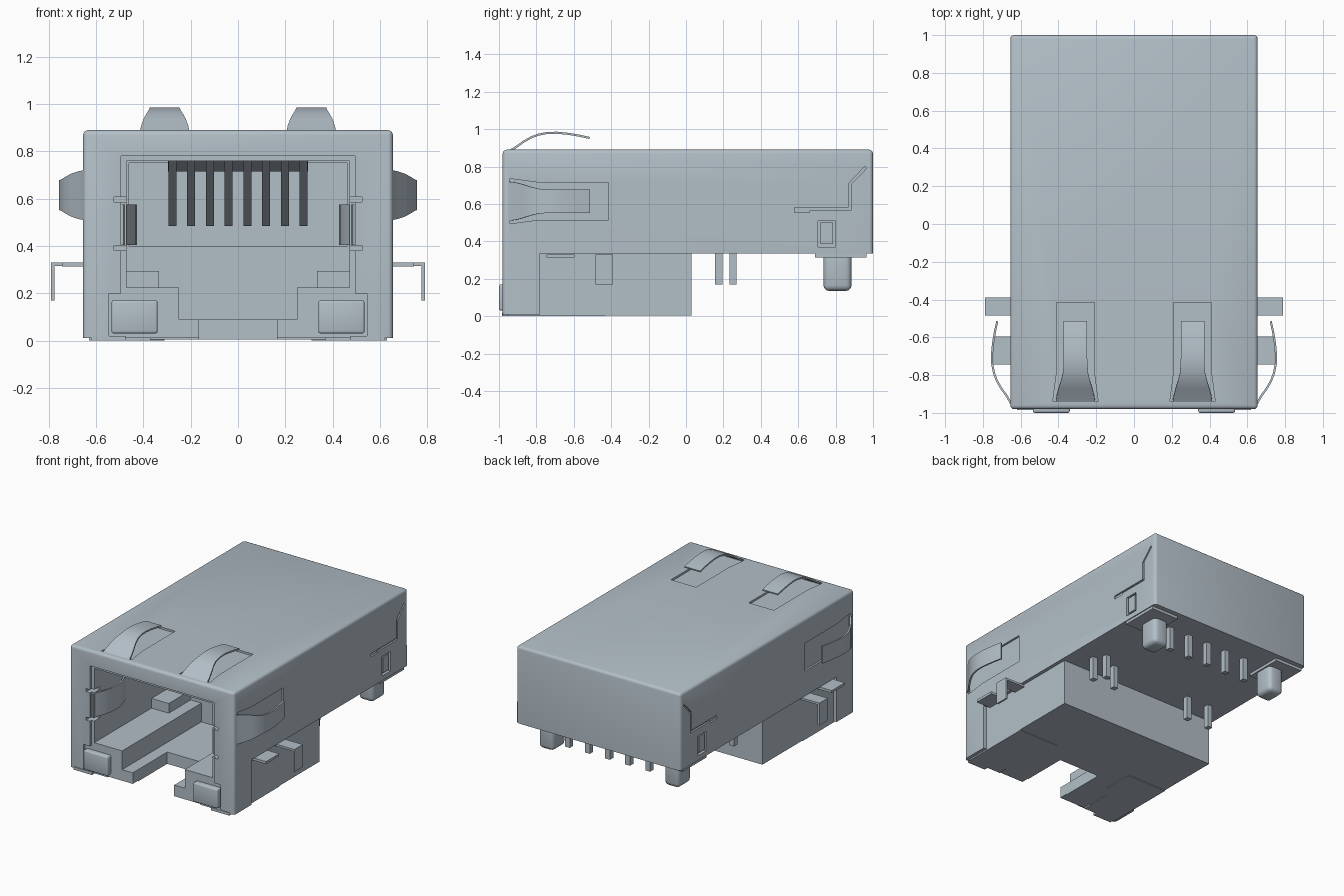
import bpy, bmesh, math
from mathutils import Vector

cube = bpy.data.objects.get("Cube")
if cube:
    bpy.data.objects.remove(cube, do_unlink=True)

metal = bpy.data.materials.new("blue_grey")
metal.use_nodes = True
COLOUR = (0.45, 0.52, 0.575, 1)
metal.diffuse_color = COLOUR
metal.node_tree.nodes["Principled BSDF"].inputs["Base Color"].default_value = COLOUR


def finish(name, bm):
    bmesh.ops.recalc_face_normals(bm, faces=bm.faces)
    me = bpy.data.meshes.new(name)
    bm.to_mesh(me)
    bm.free()
    me.materials.append(metal)
    ob = bpy.data.objects.new(name, me)
    bpy.context.collection.objects.link(ob)
    return ob


def prism(name, pts, axis, a, b, bevel=0, pick=None):
    """Extrude a 2D outline along an axis from a to b, optionally rounding edges."""
    place = {"x": lambda p, t: (t, p[0], p[1]),
             "y": lambda p, t: (p[0], t, p[1]),
             "z": lambda p, t: (p[0], p[1], t)}[axis]
    bm = bmesh.new()
    lo = [bm.verts.new(place(p, a)) for p in pts]
    hi = [bm.verts.new(place(p, b)) for p in pts]
    bm.faces.new(lo)
    bm.faces.new(hi)
    n = len(pts)
    for i in range(n):
        bm.faces.new((lo[i], lo[(i + 1) % n], hi[(i + 1) % n], hi[i]))
    if bevel:
        edges = [e for e in bm.edges if pick is None or pick(e)]
        bmesh.ops.bevel(bm, geom=edges, offset=bevel, segments=3, profile=0.5,
                        affect='EDGES', clamp_overlap=True)
    return finish(name, bm)


def box(name, x0, x1, y0, y1, z0, z1, bevel=0):
    return prism(name, [(x0, y0), (x1, y0), (x1, y1), (x0, y1)], "z", z0, z1, bevel)


def smooth(ob):
    bpy.ops.object.select_all(action='DESELECT')
    ob.select_set(True)
    bpy.context.view_layer.objects.active = ob
    bpy.ops.object.shade_smooth_by_angle(angle=math.radians(35))


def combine(target, tool, op='DIFFERENCE'):
    tool.hide_render = True
    m = target.modifiers.new("bool", 'BOOLEAN')
    m.operation, m.solver, m.object = op, 'EXACT', tool
    bpy.ops.object.select_all(action='DESELECT')
    target.select_set(True)
    bpy.context.view_layer.objects.active = target
    bpy.ops.object.modifier_apply(modifier=m.name)
    bpy.data.objects.remove(tool, do_unlink=True)


def mirrored(half):
    return half + [(-x, z) for x, z in reversed(half)]


def strip(name, path, place, t=0.011):
    """Bent sheet strip; path rows are (along, outward, half width)."""
    bm = bmesh.new()
    rings = []
    for i, (u, v, w) in enumerate(path):
        p, q = path[max(i - 1, 0)], path[min(i + 1, len(path) - 1)]
        d = Vector((q[0] - p[0], q[1] - p[1])).normalized() * t / 2
        rings.append([bm.verts.new(place(u - s * d.y, v + s * d.x, k * w))
                      for s, k in ((-1, -1), (-1, 1), (1, 1), (1, -1))])
    for a, b in zip(rings, rings[1:]):
        for j in range(4):
            bm.faces.new((a[j], a[(j + 1) % 4], b[(j + 1) % 4], b[j]))
    bm.faces.new(rings[0])
    bm.faces.new(rings[-1])
    ob = finish(name, bm)
    smooth(ob)
    return ob


# Metal shell with rounded top and corner edges
def rounded(e):
    a, b = (v.co for v in e.verts)
    top = a.z > 0.88 and b.z > 0.88
    corner = abs(a.z - b.z) > 0.2 and (a.y < -0.9 or a.y > 0.9)
    return top or corner


shell = prism("jack_body", [(-0.98, 0.01), (-0.78, 0.01), (-0.78, 0.335), (1, 0.335),
                            (1, 0.89), (-0.98, 0.89)], "x", -0.655, 0.655, 0.02, rounded)

# Lower housing block
combine(shell, box("housing", -0.63, 0.63, -0.9, 0.03, 0.005, 0.4), 'UNION')

# Front frame recess, plug cavity and floor notch
frame = mirrored([(0.495, 0.78), (0.495, 0.2), (0.545, 0.2), (0.545, -0.05)])
combine(shell, prism("cut", frame, "y", -1.1, -0.962))
cavity = mirrored([(0.472, 0.76), (0.472, 0.225), (0.25, 0.225), (0.25, 0.09)])
combine(shell, prism("cut", cavity, "y", -1.1, -0.06))
combine(shell, box("cut", -0.46, 0.46, -0.2, 0.0, 0.4, 0.75))
combine(shell, box("cut", -0.165, 0.165, -1.1, -0.57, -0.05, 0.12))

# Spring windows: neck flares towards the front
WINDOW = [(-0.94, 0.12), (-0.79, 0.1), (-0.415, 0.1)]
SPRING = [(-0.95, 0.880, 0.105), (-0.91, 0.903, 0.10), (-0.87, 0.932, 0.09),
          (-0.83, 0.955, 0.077), (-0.79, 0.970, 0.067), (-0.74, 0.980, 0.063),
          (-0.69, 0.981, 0.062), (-0.63, 0.975, 0.062), (-0.57, 0.965, 0.062),
          (-0.515, 0.953, 0.062)]
INNER = [(-0.97, 0.49, 0.085), (-0.93, 0.472, 0.085), (-0.88, 0.452, 0.085),
         (-0.82, 0.437, 0.085), (-0.76, 0.433, 0.085), (-0.7, 0.442, 0.085),
         (-0.64, 0.462, 0.085), (-0.6, 0.478, 0.085)]

for side, s in (("left", 1), ("right", -1)):
    # Roof and side windows
    roof = [(s * 0.31 + w, y) for y, w in WINDOW] + [(s * 0.31 - w, y) for y, w in WINDOW[::-1]]
    combine(shell, prism("cut", roof, "z", 0.876, 0.95))
    wall = [(y, 0.615 + w) for y, w in WINDOW] + [(y, 0.615 - w) for y, w in WINDOW[::-1]]
    combine(shell, prism("cut", wall, "x", s * 0.641, s * 0.75))
    # Rear latch slit and small latch window
    slit = [(0.58, 0.555), (0.66, 0.555), (0.66, 0.566), (0.882, 0.566), (0.882, 0.705),
            (0.965, 0.79), (0.955, 0.8), (0.87, 0.71), (0.87, 0.58), (0.58, 0.58)]
    combine(shell, prism("cut", slit, "x", s * 0.643, s * 0.75))
    x0, x1 = sorted((s * 0.635, s * 0.75))
    combine(shell, box("cut", x0, x1, 0.705, 0.8, 0.37, 0.51))
    # Slits above and below the inner contact spring
    x0, x1 = sorted((s * 0.46, s * 0.525))
    for z in (0.38, 0.585):
        combine(shell, box("cut", x0, x1, -1.1, -0.9, z, z + 0.022))

    # Grounding springs
    strip(side + "_top_spring", SPRING, lambda u, v, w: (s * 0.31 + w, u, v))
    strip(side + "_side_spring", SPRING, lambda u, v, w: (s * (v - 0.229), u, 0.615 + w))
    strip(side + "_inner_spring", INNER, lambda u, v, w: (s * v, u, 0.49 + w))

    def sbox(name, x0, x1, *rest):
        a, b = sorted((s * x0, s * x1))
        return box(side + "_" + name, a, b, *rest)

    # Latch tongue, indicator light and cavity rear stop
    sbox("latch_tongue", 0.62, 0.652, 0.72, 0.785, 0.385, 0.5)
    smooth(sbox("indicator_light", 0.34, 0.535, -1.0, -0.9, 0.03, 0.17, 0.01))
    sbox("cavity_stop", 0.335, 0.476, -0.31, -0.055, 0.22, 0.295)
    # Folded shell tabs under the side edges
    sbox("flat_tab", 0.62, 0.745, -0.745, -0.595, 0.313, 0.331)
    arm = [(s * x, z) for x, z in ((0.62, 0.331), (0.79, 0.331), (0.79, 0.17),
                                   (0.777, 0.17), (0.777, 0.316), (0.62, 0.316))]
    prism(side + "_bent_tab", arm, "y", -0.485, -0.39)
    # Folded bottom flange
    flange = [(s * x, y) for x, y in ((0.63, -0.955), (0.37, -0.955), (0.37, -0.72),
                                      (0.31, -0.65), (0.31, -0.43), (0.63, -0.43))]
    prism(side + "_bottom_flange", flange, "z", 0.0, 0.012)
    sbox("front_lip", 0.475, 0.62, -0.985, -0.94, 0.0, 0.02)
    # Rear mounting peg and its pad
    sbox("peg_pad", 0.43, 0.648, 0.69, 0.965, 0.315, 0.34)
    smooth(sbox("mounting_peg", 0.44, 0.56, 0.735, 0.885, 0.135, 0.4, 0.03))

# Sloping contacts and their comb plate inside the cavity
for i in range(8):
    x = (i - 3.5) * 0.0793
    prism(f"contact_{i + 1}", [(-0.66, 0.765), (-0.62, 0.765), (-0.1, 0.505), (-0.1, 0.485)],
          "x", x - 0.017, x + 0.017)
prism("contact_comb", [(-0.6, 0.765), (-0.3, 0.715), (-0.1, 0.715), (-0.1, 0.765)],
      "x", -0.295, 0.295)

# Solder pins under the rear overhang
pins = [(0.045 + 0.16 * i, 0.81) for i in range(-2, 3)]
pins += [(-0.5, 0.175), (-0.32, 0.175), (0.32, 0.175), (0.5, 0.175), (0.45, 0.252)]
for i, (x, y) in enumerate(pins):
    box(f"solder_pin_{i + 1}", x - 0.019, x + 0.019, y - 0.019, y + 0.019, 0.17, 0.36)

smooth(shell)
